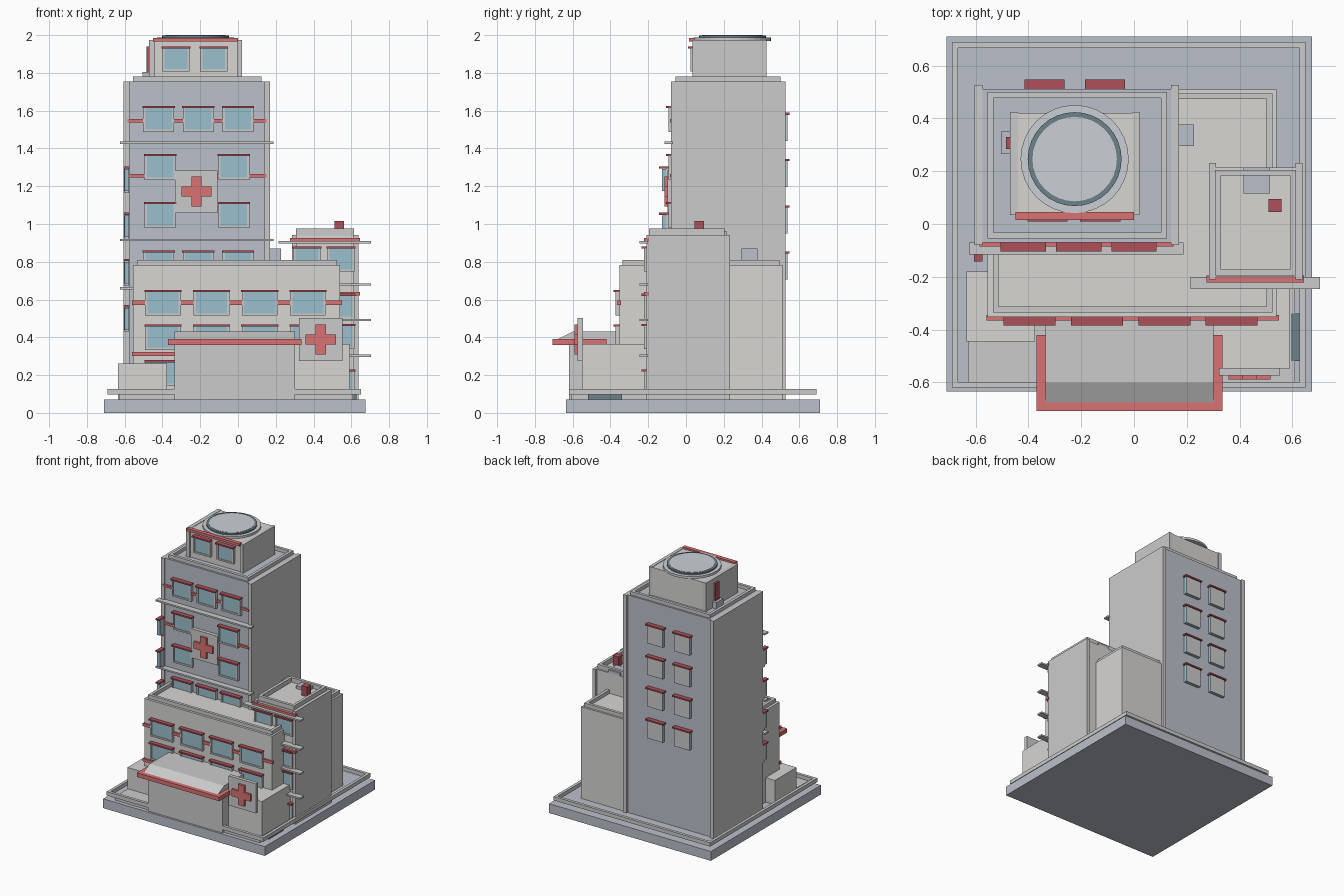
import bpy, bmesh
from mathutils import Vector

if "Cube" in bpy.data.objects:
    bpy.data.objects.remove(bpy.data.objects["Cube"])

COL = {"slate": (.50, .53, .59, 1), "light": (.80, .80, .78, 1), "stone": (.68, .67, .65, 1),
       "red": (.70, .17, .17, 1), "maroon": (.42, .08, .10, 1), "glass": (.33, .53, .61, 1),
       "dark": (.15, .22, .25, 1), "pad": (.60, .63, .67, 1)}
MATS = {}
for key, col in COL.items():
    MATS[key] = bpy.data.materials.new(key)
    MATS[key].diffuse_color = col


def finish(name, bm, mat):
    bmesh.ops.recalc_face_normals(bm, faces=bm.faces)
    me = bpy.data.meshes.new(name)
    bm.to_mesh(me)
    bm.free()
    me.materials.append(MATS[mat])
    ob = bpy.data.objects.new(name, me)
    bpy.context.collection.objects.link(ob)
    return ob


def boxes(name, mat, *spans):
    """One object from boxes given as x0, x1, y0, y1, z0, z1."""
    bm = bmesh.new()
    for x0, x1, y0, y1, z0, z1 in spans:
        vs = bmesh.ops.create_cube(bm, size=1)["verts"]
        for v in vs:
            v.co = Vector(((x0 + x1) / 2 + v.co.x * (x1 - x0), (y0 + y1) / 2 + v.co.y * (y1 - y0),
                           (z0 + z1) / 2 + v.co.z * (z1 - z0)))
    return finish(name, bm, mat)


def rim(name, mat, x0, x1, y0, y1, z0, z1, t=.022):
    """Rectangular parapet or kerb."""
    return boxes(name, mat, (x0, x1, y0, y0 + t, z0, z1), (x0, x1, y1 - t, y1, z0, z1),
                 (x0, x0 + t, y0 + t, y1 - t, z0, z1), (x1 - t, x1, y0 + t, y1 - t, z0, z1))


def windows(name, cells, y, w, h, d=.022, shade=.013):
    """Framed windows with awnings on a front wall; cells are (centre x, bottom z)."""
    frame, glass, awning = [], [], []
    a, t = w / 2, .012
    for x, z in cells:
        for s in (-1, 1):
            e = sorted((x + s * a, x + s * (a + t)))
            frame.append((*e, y - d, y + .005, z - t, z + h))
        frame.append((x - a, x + a, y - d, y + .005, z - t, z))
        glass.append((x - a, x + a, y - d + .006, y + .005, z, z + h))
        awning.append((x - a - .016, x + a + .016, y - d - shade, y + .005, z + h, z + h + .011))
    boxes(name + "_frames", "light", *frame)
    boxes(name + "_glass", "glass", *glass)
    boxes(name + "_awnings", "maroon", *awning)


def cross_sign(name, x, z, y, w, h):
    boxes(name + "_panel", "light", (x - w / 2, x + w / 2, y - .028, y, z - h / 2, z + h / 2))
    bm = bmesh.new()
    a, b = .027, .08
    pts = [(-a, -b), (a, -b), (a, -a), (b, -a), (b, a), (a, a),
           (a, b), (-a, b), (-a, a), (-b, a), (-b, -a), (-a, -a)]
    f = bm.faces.new([bm.verts.new((x + p, y - .028, z + q)) for p, q in pts])
    ext = bmesh.ops.extrude_face_region(bm, geom=[f])["geom"]
    bmesh.ops.translate(bm, vec=(0, -.016, 0), verts=[v for v in ext if isinstance(v, bmesh.types.BMVert)])
    finish(name + "_cross", bm, "red")


def disc(name, mat, r, z0, z1, n=32):
    bm = bmesh.new()
    bmesh.ops.create_cone(bm, cap_ends=True, segments=n, radius1=r, radius2=r, depth=z1 - z0)
    bmesh.ops.translate(bm, vec=(-.225, .246, (z0 + z1) / 2), verts=bm.verts)
    return finish(name, bm, mat)


# Ground plinth, kerb and forecourt
boxes("base", "slate", (-.71, .675, -.635, .71, 0, .072))
rim("kerb", "light", -.69, .65, -.62, .69, .097, .127)
boxes("forecourt", "light", (-.63, .61, -.605, -.18, .07, .098))
boxes("side_mat", "dark", (.595, .628, -.52, -.34, .07, .102))

# Tower
boxes("tower", "slate", (-.575, .14, -.07, .512, .07, 1.755))
boxes("tower_side_walls", "light", (-.605, -.575, -.08, .527, .07, 1.755), (.14, .17, -.08, .527, .07, 1.755))
rim("tower_parapet", "light", -.555, .125, -.055, .5, 1.75, 1.782)
boxes("tower_ledges", "light", *[(-.625, .187, -.115, -.07, z - .006, z + .006) for z in (.66, .915, 1.43)])
TX = (-.42, -.21, 0)
windows("tower_window", [(x, z) for z in (1.5, .735) for x in TX]
        + [(x, z) for z in (1.245, .99) for x in (-.412, -.022)], -.07, .14, .115)
boxes("tower_bands", "red", (-.585, .15, -.085, -.065, 1.538, 1.555),
      *[(x0, x1, -.085, -.065, 1.247, 1.264) for x0, x1 in ((-.585, -.335), (-.11, .15))])
cross_sign("tower_sign", -.22, 1.172, -.07, .225, .225)

# Narrow bay windows at the tower's left corner
BZ = (.43, .675, .92, 1.165)
boxes("bay_frames", "light", *[(-.604, -.576, -.105, -.075, z, z + .135) for z in BZ])
boxes("bay_glass", "glass", *[(-.602, -.578, -.128, -.105, z + .01, z + .125) for z in BZ])
boxes("bay_awnings", "maroon", *[(-.606, -.574, -.142, -.075, z + .128, z + .14) for z in BZ])

# Back windows of the tower
BACK = [(x, z) for x in (-.34, -.11) for z in (.705, .95, 1.195, 1.44)]
boxes("back_window_glass", "glass", *[(x - .066, x + .066, .51, .53, z, z + .138) for x, z in BACK])
boxes("back_window_panels", "light", *[(x - .066, x + .066, .53, .537, z, z + .138) for x, z in BACK])
boxes("back_window_awnings", "maroon", *[(x - .076, x + .076, .51, .547, z + .138, z + .149) for x, z in BACK])

# Penthouse with roof landing pad
boxes("penthouse", "stone", (-.44, -.005, .045, .42, 1.75, 1.972))
boxes("penthouse_side_walls", "light", (-.47, -.44, .035, .425, 1.75, 1.975), (-.005, .02, .035, .425, 1.75, 1.975))
boxes("penthouse_band", "red", (-.45, 0, .015, .045, 1.965, 1.985))
windows("penthouse_window", [(-.328, 1.82), (-.128, 1.82)], .045, .12, .11)
boxes("roof_door", "maroon", (-.485, -.465, .285, .33, 1.8, 1.94))
boxes("roof_step", "slate", (-.505, -.465, .265, .35, 1.755, 1.805))
disc("pad_edge", "pad", .205, 1.97, 1.988)
disc("pad_ring", "dark", .178, 1.985, 1.998)
disc("pad_centre", "pad", .16, 1.985, 2.0)

# Podium block
boxes("podium", "stone", (-.555, .54, -.353, .51, .07, .782))
rim("podium_parapet", "light", -.535, .525, -.335, .495, .78, .81)
windows("podium_window", [(x, z) for z in (.155, .345, .527) for x in (-.397, -.14, .115, .37)], -.353, .165, .113, .02, .012)
boxes("podium_bands", "red", *[(-.56, .55, -.366, -.345, z, z + .022) for z in (.3, .572)])
boxes("roof_vent", "slate", (.165, .227, .295, .378, .775, .87))

# Right wing
boxes("wing", "stone", (.31, .612, -.2, .215, .07, .94))
boxes("wing_side_walls", "light", (.285, .31, -.21, .232, .07, .942), (.612, .638, -.21, .232, .07, .942))
rim("wing_parapet", "light", .307, .614, -.195, .205, .94, .975)
boxes("wing_bands", "red", *[(.275, .645, -.222, -.195, z, z + .018) for z in (.622, .907)])
boxes("wing_ledges", "light", *[(.215, .705, -.247, -.2, z - .006, z + .006) for z in (.302, .492, .68, .903)])
windows("wing_window", [(x, z) for z in (.11, .35, .51, .76) for x in (.365, .545)], -.2, .12, .11)
boxes("wing_hatch", "slate", (.415, .515, .115, .215, .935, .962))
boxes("wing_chimney", "maroon", (.51, .56, .045, .095, .935, 1.015))

# Entrance hall: side profile extruded across, with red canopy trim
bm = bmesh.new()
prof = [(-.35, .07), (-.62, .07), (-.62, .36), (-.68, .36), (-.68, .39), (-.6, .43), (-.35, .43)]
f = bm.faces.new([bm.verts.new((-.335, y, z)) for y, z in prof])
ext = bmesh.ops.extrude_face_region(bm, geom=[f])["geom"]
bmesh.ops.translate(bm, vec=(.637, 0, 0), verts=[v for v in ext if isinstance(v, bmesh.types.BMVert)])
finish("entrance_hall", bm, "light")
boxes("canopy_trim", "red", (-.37, .335, -.708, -.676, .36, .392),
      (-.37, -.335, -.676, -.42, .36, .392), (.302, .335, -.676, -.42, .36, .392))

# Low annexes and street sign
boxes("right_annex", "stone", (.3, .59, -.55, -.2, .07, .365))
boxes("left_annex", "stone", (-.635, -.375, -.445, -.18, .07, .262))
cross_sign("street_sign", .438, .388, -.546, .232, .228)

for m in bpy.data.materials:
    if m.users and not m.is_grease_pencil:
        m.use_nodes = True
        m.node_tree.nodes["Principled BSDF"].inputs["Base Color"].default_value = m.diffuse_color
